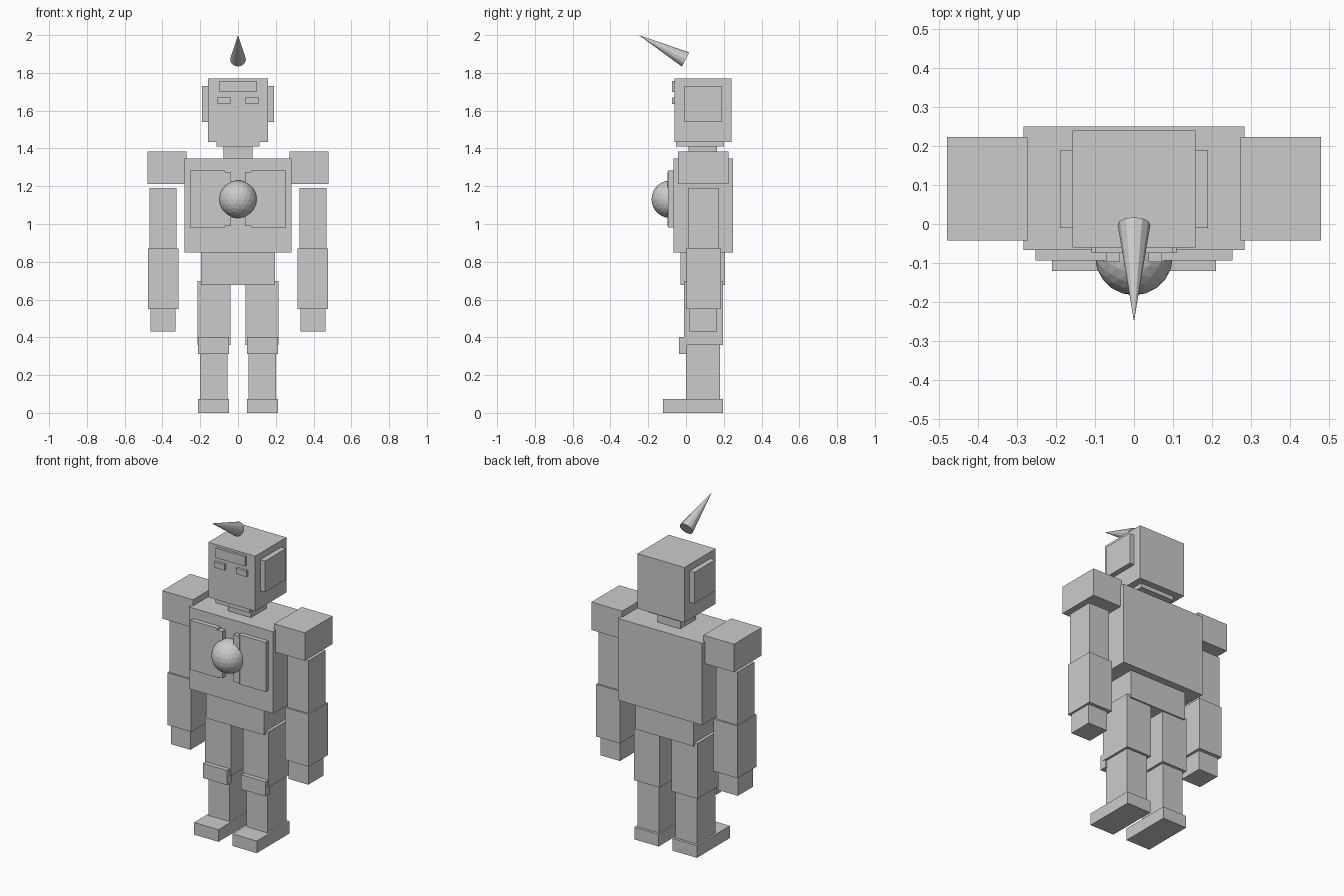
import bpy
from mathutils import Vector

if "Cube" in bpy.data.objects:
    bpy.data.objects.remove(bpy.data.objects["Cube"])


def box(name, x, y, z):
    """Box spanning the given (min, max) ranges."""
    lo, hi = Vector((x[0], y[0], z[0])), Vector((x[1], y[1], z[1]))
    bpy.ops.mesh.primitive_cube_add(size=1, location=(lo + hi) / 2)
    ob = bpy.context.object
    ob.name = name
    ob.scale = hi - lo
    bpy.ops.object.transform_apply(location=False, rotation=False, scale=True)
    return ob


def centred(name, half, y, z):
    return box(name, (-half, half), y, z)


def pair(name, x, y, z):
    box("right_" + name, x, y, z)
    box("left_" + name, (-x[1], -x[0]), y, z)


# Body core
centred("pelvis", 0.195, (-0.028, 0.206), (0.678, 0.848))
centred("torso", 0.284, (-0.067, 0.25), (0.848, 1.346))
centred("neck", 0.077, (0.014, 0.165), (1.346, 1.436))

# Chest panels with inner strips, and the round core
pair("chest_panel", (0.07, 0.253), (-0.094, -0.06), (0.982, 1.283))
pair("chest_strip", (0.037, 0.08), (-0.098, -0.06), (0.99, 1.274))
bpy.ops.mesh.primitive_ico_sphere_add(subdivisions=3, radius=0.1, location=(0, -0.083, 1.131))
bpy.context.object.name = "chest_core"

# Head
centred("jaw", 0.115, (-0.053, 0.2), (1.41, 1.45))
centred("head", 0.158, (-0.06, 0.24), (1.435, 1.77))
centred("brow_plate", 0.099, (-0.075, -0.05), (1.698, 1.757))
pair("eye", (0.04, 0.109), (-0.075, -0.05), (1.636, 1.671))
pair("ear_plate", (0.15, 0.19), (-0.01, 0.19), (1.54, 1.73))

# Horn floating above the head, pointing forward and up
base, tip = Vector((0, -0.002, 1.871)), Vector((0, -0.25, 2.0))
axis = tip - base
bpy.ops.mesh.primitive_cone_add(vertices=12, radius1=0.042, depth=axis.length,
                                location=(base + tip) / 2,
                                rotation=axis.to_track_quat('Z', 'Y').to_euler())
bpy.context.object.name = "horn"

# Arms
pair("shoulder", (0.273, 0.48), (-0.043, 0.224), (1.213, 1.383))
pair("upper_arm", (0.325, 0.468), (0.01, 0.174), (0.869, 1.19))
pair("forearm", (0.315, 0.476), (0.0, 0.185), (0.551, 0.869))
pair("hand", (0.331, 0.463), (0.015, 0.163), (0.432, 0.551))

# Legs
pair("thigh", (0.041, 0.214), (-0.011, 0.196), (0.36, 0.697))
pair("knee_pad", (0.047, 0.211), (-0.037, 0.006), (0.313, 0.402))
pair("shin", (0.056, 0.2), (0.0, 0.18), (0.07, 0.36))
pair("foot", (0.047, 0.211), (-0.121, 0.196), (0.0, 0.074))
